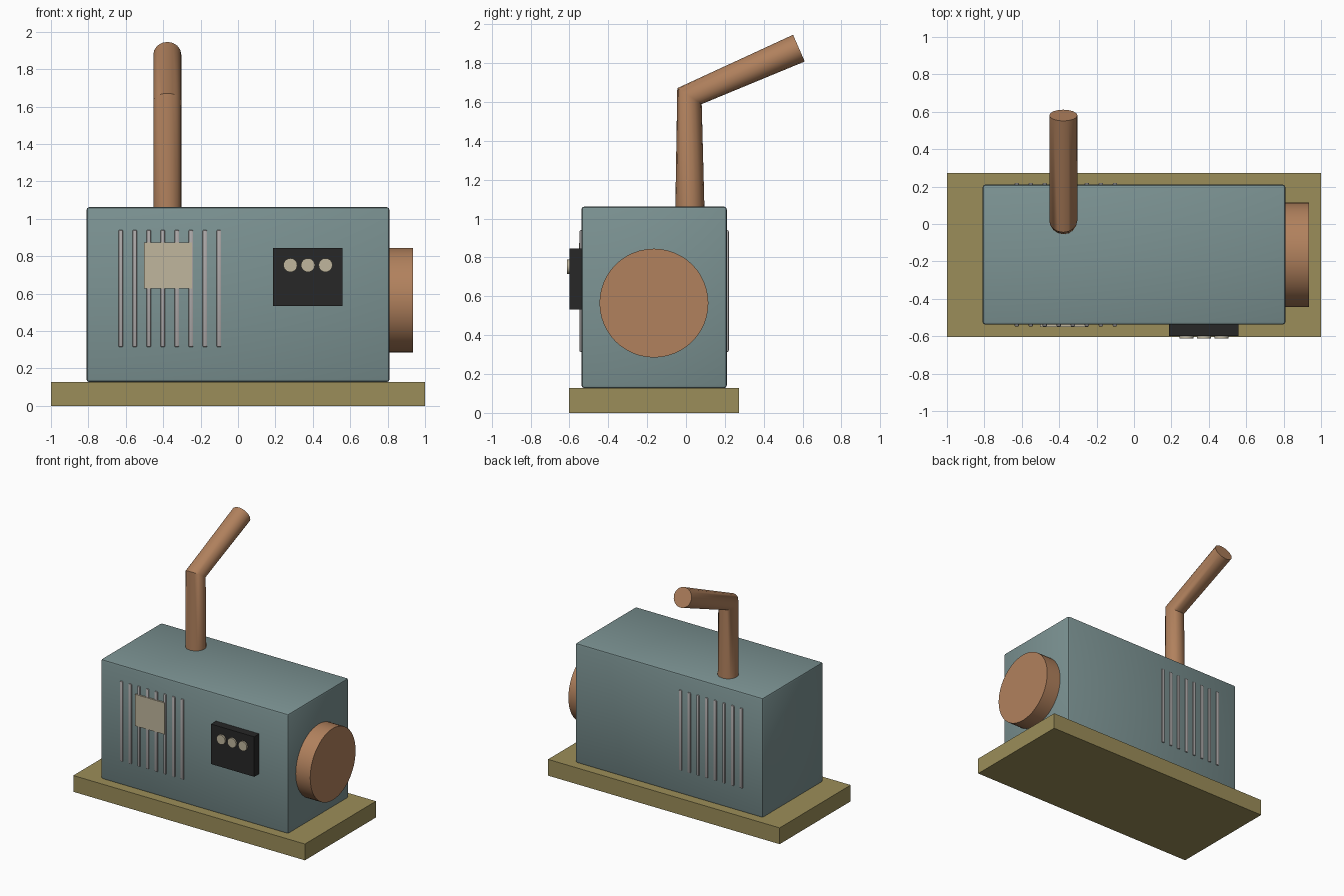
import bpy
import math

if "Cube" in bpy.data.objects:
    bpy.data.objects.remove(bpy.data.objects["Cube"])


def colour(name, rgb):
    m = bpy.data.materials.new(name)
    m.diffuse_color = (*rgb, 1)
    m.use_nodes = True
    m.node_tree.nodes["Principled BSDF"].inputs["Base Color"].default_value = m.diffuse_color
    return m


TEAL = colour("teal_paint", (0.20, 0.29, 0.29))
COPPER = colour("copper", (0.44, 0.22, 0.11))
OLIVE = colour("olive_base", (0.33, 0.27, 0.10))
BLACK = colour("black_panel", (0.02, 0.02, 0.02))
CREAM = colour("cream", (0.53, 0.47, 0.34))
STEEL = colour("vent_steel", (0.42, 0.40, 0.40))


def finish(ob, name, mat):
    ob.name = name
    ob.data.materials.append(mat)
    return ob


def box(name, x, y, z, mat, bevel=0, segments=2):
    """Box from (min, max) ranges, with optional rounded edges."""
    bpy.ops.mesh.primitive_cube_add(size=1, location=[sum(r) / 2 for r in (x, y, z)])
    ob = bpy.context.object
    ob.scale = [r[1] - r[0] for r in (x, y, z)]
    bpy.ops.object.transform_apply(location=False, rotation=False, scale=True)
    if bevel:
        mod = ob.modifiers.new("bevel", 'BEVEL')
        mod.width = bevel
        mod.segments = segments
        bpy.ops.object.modifier_apply(modifier=mod.name)
        bpy.ops.object.shade_smooth_by_angle(angle=math.radians(40))
    return finish(ob, name, mat)


def disc(name, centre, radius, depth, rotation, mat, sides=48):
    bpy.ops.mesh.primitive_cylinder_add(vertices=sides, radius=radius, depth=depth,
                                        location=centre, rotation=rotation)
    bpy.ops.object.shade_smooth_by_angle(angle=math.radians(40))
    return finish(bpy.context.object, name, mat)


# Base plinth and main housing
FRONT, BACK = -0.538, 0.21
box("base", (-1, 1), (-0.603, 0.273), (0, 0.127), OLIVE)
box("housing", (-0.81, 0.81), (FRONT, BACK), (0.127, 1.062), TEAL, 0.015)

# Round cover on the right end
disc("end_cover", (0.865, -0.165, 0.565), 0.28, 0.14, (0, math.pi / 2, 0), COPPER)

# Vent bars on both long sides
for side, y in (("front", FRONT), ("back", BACK)):
    for i in range(8):
        x = -0.627 + i * 0.075
        box(f"vent_bar_{side}_{i + 1}", (x - 0.012, x + 0.012), (y - 0.01, y + 0.01),
            (0.314, 0.94), STEEL, 0.006)

# Rating plate over the front vents
box("plate", (-0.503, -0.247), (FRONT - 0.013, FRONT + 0.01), (0.628, 0.874), CREAM)

# Control panel with three dials
box("control_panel", (0.187, 0.56), (-0.6, FRONT + 0.01), (0.533, 0.845), BLACK)
for i in range(3):
    disc(f"dial_{i + 1}", (0.28 + i * 0.094, -0.602, 0.752), 0.037, 0.022,
         (math.pi / 2, 0, 0), CREAM, 24)

# Bent exhaust pipe swept along a three-point path
path = bpy.data.curves.new("exhaust_path", 'CURVE')
path.dimensions = '3D'
path.bevel_depth = 0.075
path.bevel_resolution = 6
path.use_fill_caps = True
spline = path.splines.new('POLY')
spline.points.add(2)
for p, co in zip(spline.points, [(-0.378, 0.02, 1.05), (-0.378, 0.018, 1.63),
                                 (-0.378, 0.581, 1.877)]):
    p.co = (*co, 1)
pipe = bpy.data.objects.new("exhaust_pipe", path)
bpy.context.collection.objects.link(pipe)
bpy.ops.object.select_all(action='DESELECT')
pipe.select_set(True)
bpy.context.view_layer.objects.active = pipe
bpy.ops.object.convert(target='MESH')
bpy.ops.object.shade_smooth_by_angle(angle=math.radians(40))
finish(bpy.context.object, "exhaust_pipe", COPPER)
